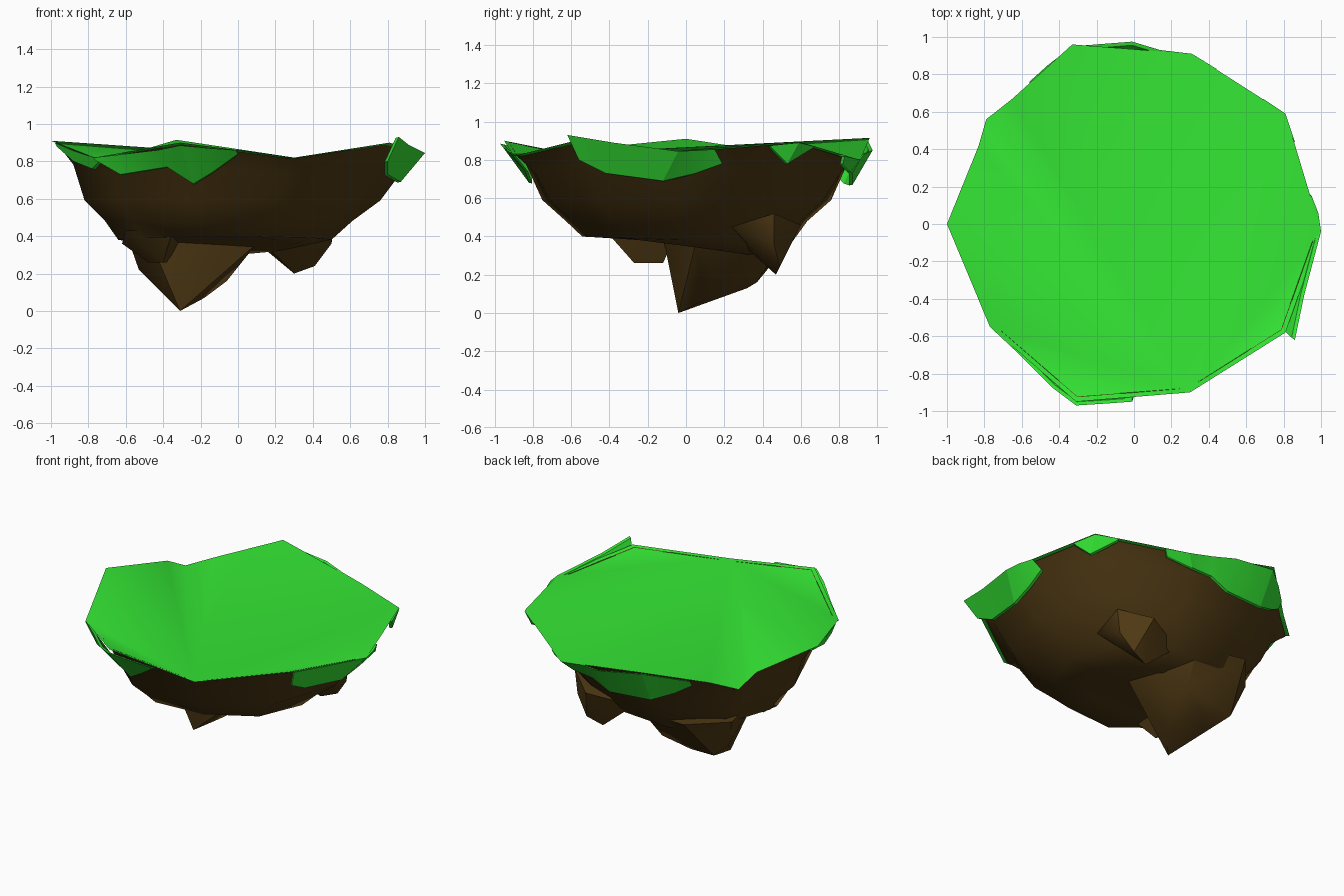
import bpy, bmesh, math
from mathutils import Vector


def material(name, rgb):
    m = bpy.data.materials.new(name)
    m.diffuse_color = (*rgb, 1)
    return m


GRASS = material("grass", (0.035, 0.8, 0.035))
ROCK = material("rock", (0.08, 0.042, 0.007))


def finish(name, bm, mat, angle):
    bmesh.ops.recalc_face_normals(bm, faces=bm.faces)
    me = bpy.data.meshes.new(name)
    bm.to_mesh(me)
    bm.free()
    ob = bpy.data.objects.new(name, me)
    bpy.context.collection.objects.link(ob)
    me.materials.append(mat)
    bpy.ops.object.select_all(action='DESELECT')
    ob.select_set(True)
    bpy.context.view_layer.objects.active = ob
    bpy.ops.object.shade_smooth_by_angle(angle=math.radians(angle))
    return ob


# Uneven rim shared by the grass top and the rock
rim = [Vector(p) for p in (
    (0.30, -0.90, 0.82), (0.81, -0.58, 0.90), (1.00, -0.04, 0.845),
    (0.81, 0.59, 0.895), (0.31, 0.91, 0.80), (-0.33, 0.96, 0.915),
    (-0.65, 0.67, 0.82), (-0.79, 0.56, 0.77), (-0.83, 0.42, 0.845),
    (-1.00, 0.00, 0.91), (-0.77, -0.55, 0.82), (-0.31, -0.95, 0.90))]

# Grass top: creased fan spreading from the low front corner
bm = bmesh.new()
v = [bm.verts.new(p) for p in rim]
for i in range(1, len(v) - 1):
    bm.faces.new((v[0], v[i], v[i + 1]))
top = finish("grass_top", bm, GRASS, 80)
if top.data.polygons[0].normal.z < 0:
    top.data.flip_normals()

# Rock body: rings that shrink downwards (scale, x shift, height, back drop, rim weight)
bm = bmesh.new()
rings = []
for s, dx, z, drop, w in ((0.975, 0, 0, 0, 1), (0.88, 0, 0.66, 0, 0.5),
                          (0.79, -0.03, 0.59, 0, 0), (0.66, -0.05, 0.48, 0.0, 0),
                          (0.57, -0.07, 0.38, 0.02, 0), (0.36, -0.07, 0.35, 0.05, 0)):
    rings.append([bm.verts.new((p.x * s + dx, p.y * s,
                                (p.z - 0.006) * w + z * (1 - w) - drop * p.y))
                  for p in rim])
n = len(rim)
for a, b in zip(rings, rings[1:]):
    for i in range(n):
        j = (i + 1) % n
        bm.faces.new((a[i], a[j], b[j], b[i]))
tip = bm.verts.new((-0.07, 0, 0.35))
for i in range(n):
    bm.faces.new((rings[-1][i], rings[-1][(i + 1) % n], tip))
finish("rock_body", bm, ROCK, 45)


# Hanging crags under the rock
def crag(name, pts, angle=35):
    bm = bmesh.new()
    for p in pts:
        bm.verts.new(p)
    res = bmesh.ops.convex_hull(bm, input=bm.verts)
    junk = [g for g in res["geom_interior"] if isinstance(g, bmesh.types.BMVert)]
    bmesh.ops.delete(bm, geom=junk, context='VERTS')
    finish(name, bm, ROCK, angle)


crag("main_crag", [(-0.31, -0.04, 0), (-0.40, 0.20, 0.09), (-0.47, 0.37, 0.16),
                   (-0.53, 0.30, 0.22), (-0.18, 0.10, 0.07), (-0.06, 0.18, 0.16),
                   (-0.26, 0.32, 0.13), (-0.10, 0.40, 0.21), (0.10, 0.05, 0.36),
                   (0.10, 0.32, 0.37), (-0.05, 0.55, 0.42), (-0.40, 0.60, 0.44),
                   (-0.60, 0.36, 0.42), (-0.48, -0.08, 0.40), (-0.30, -0.12, 0.40)])
crag("back_crag", [(0.30, 0.47, 0.20), (0.41, 0.49, 0.24), (0.50, 0.46, 0.36),
                   (0.20, 0.36, 0.30), (0.50, 0.24, 0.45), (0.34, 0.60, 0.46),
                   (0.10, 0.25, 0.40), (0.06, 0.48, 0.40), (0.52, 0.46, 0.52)])
crag("side_crag", [(-0.38, -0.12, 0.26), (-0.48, -0.15, 0.26), (-0.40, -0.27, 0.26),
                   (-0.62, -0.10, 0.36), (-0.35, -0.42, 0.43), (-0.28, -0.05, 0.42),
                   (-0.60, -0.30, 0.43)])

# Grass flaps folding over the rim: (upper, lower) point pairs
flaps = {
    "grass_flap_front": [
        ((-0.77, -0.55, 0.82), (-0.77, -0.55, 0.81)),
        ((-0.60, -0.71, 0.84), (-0.63, -0.63, 0.73)),
        ((-0.43, -0.88, 0.86), (-0.38, -0.82, 0.77)),
        ((-0.31, -0.97, 0.885), (-0.24, -0.82, 0.68)),
        ((-0.15, -0.96, 0.87), (-0.14, -0.84, 0.74)),
        ((-0.01, -0.95, 0.86), (0.00, -0.92, 0.84))],
    "grass_flap_left": [
        ((-0.98, 0.02, 0.90), (-0.97, 0.02, 0.88)),
        ((-0.89, -0.26, 0.86), (-0.88, -0.24, 0.80)),
        ((-0.80, -0.48, 0.83), (-0.78, -0.46, 0.76)),
        ((-0.76, -0.55, 0.82), (-0.74, -0.55, 0.80))],
    "grass_flap_right": [
        ((0.86, -0.62, 0.93), (0.80, -0.56, 0.80)),
        ((0.91, -0.38, 0.89), (0.80, -0.42, 0.73)),
        ((1.00, -0.04, 0.845), (0.87, -0.12, 0.69)),
        ((0.985, 0.06, 0.85), (0.89, 0.05, 0.73)),
        ((0.95, 0.15, 0.855), (0.91, 0.19, 0.78))],
    "grass_flap_back_right": [
        ((0.86, 0.44, 0.875), (0.85, 0.45, 0.86)),
        ((0.81, 0.59, 0.89), (0.80, 0.53, 0.78)),
        ((0.69, 0.67, 0.87), (0.69, 0.66, 0.86))],
    "grass_flap_back": [
        ((0.44, 0.83, 0.82), (0.42, 0.82, 0.78)),
        ((0.31, 0.91, 0.80), (0.25, 0.86, 0.74)),
        ((0.14, 0.93, 0.83), (0.10, 0.87, 0.73)),
        ((-0.01, 0.975, 0.85), (-0.03, 0.87, 0.67)),
        ((-0.33, 0.95, 0.90), (-0.32, 0.84, 0.68)),
        ((-0.46, 0.85, 0.87), (-0.46, 0.78, 0.74)),
        ((-0.56, 0.76, 0.84), (-0.56, 0.73, 0.80))]}
for name, pairs in flaps.items():
    bm = bmesh.new()
    cols = [(bm.verts.new(a), bm.verts.new(b)) for a, b in pairs]
    # tuck a thin inner side behind each flap
    tuck = Vector((0.98, 0.98, 0.995))
    inner = [(bm.verts.new(Vector(a) * tuck), bm.verts.new(Vector(b) * tuck))
             for a, b in pairs]
    for (a, b), (c, d), (e, f), (g, h) in zip(cols, cols[1:], inner, inner[1:]):
        for quad in ((a, b, d, c), (e, g, h, f), (a, c, g, e), (b, f, h, d)):
            bm.faces.new(quad)
    for k in (0, -1):
        bm.faces.new((cols[k][0], cols[k][1], inner[k][1], inner[k][0]))
    finish(name, bm, GRASS, 20)
